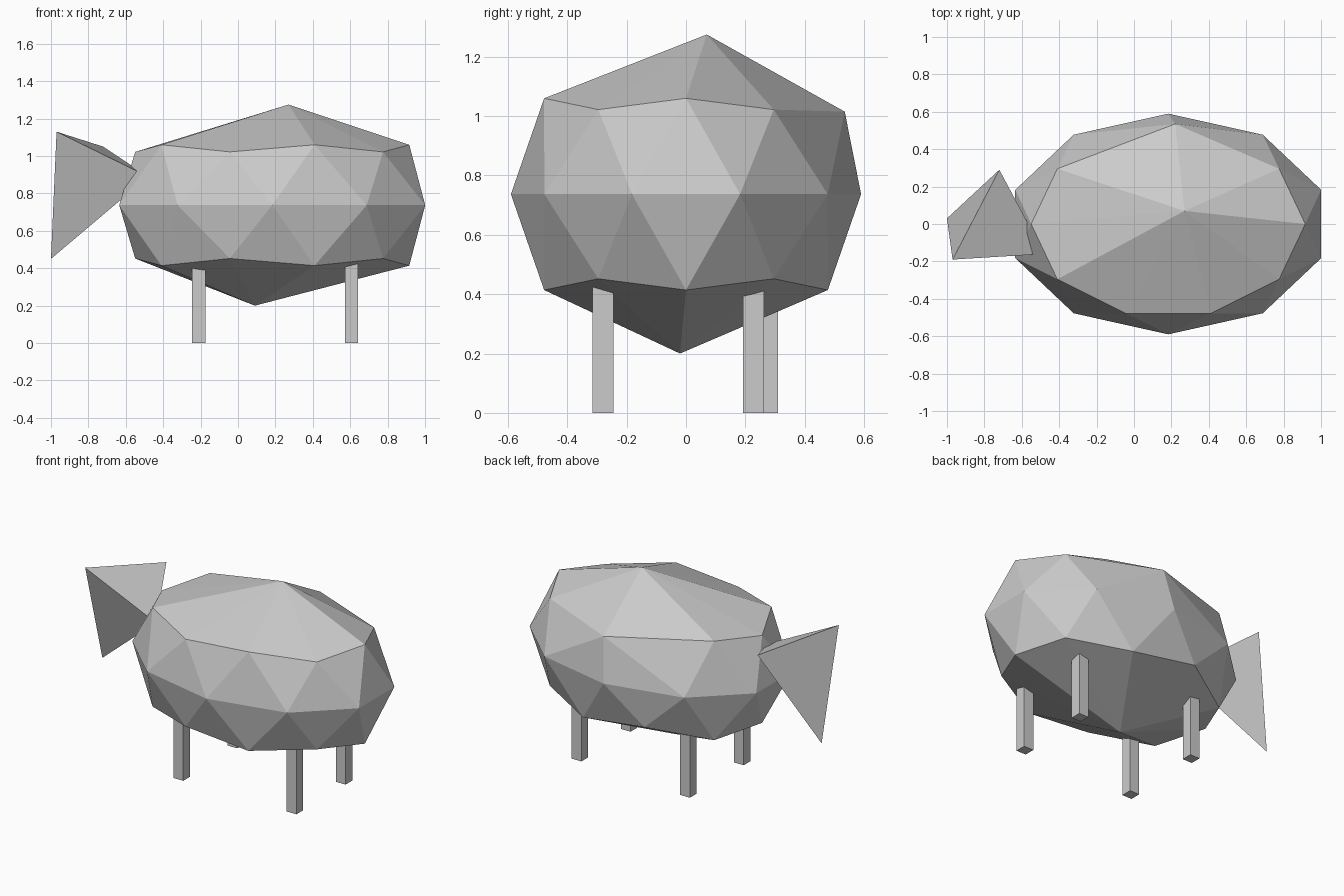
import bpy, bmesh, math
from mathutils import Vector

cube = bpy.data.objects.get("Cube")
if cube:
    bpy.data.objects.remove(cube, do_unlink=True)

# One plain grey for everything
grey = bpy.data.materials.new("plain_grey")
grey.use_nodes = True
GREY = (0.6, 0.6, 0.6, 1)
grey.diffuse_color = GREY
grey.node_tree.nodes["Principled BSDF"].inputs["Base Color"].default_value = GREY


def finish(name, bm):
    """Turn a bmesh into a flat shaded grey object."""
    bmesh.ops.recalc_face_normals(bm, faces=bm.faces[:])
    mesh = bpy.data.meshes.new(name)
    bm.to_mesh(mesh)
    bm.free()
    mesh.materials.append(grey)
    obj = bpy.data.objects.new(name, mesh)
    bpy.context.collection.objects.link(obj)
    return obj


CENTRE = Vector((0.183, 0, 0.737))
RX, RY = 0.86, 0.59


def oval_point(degrees, scale, dz):
    a = math.radians(degrees)
    return CENTRE + Vector((RX * scale * math.cos(a), RY * scale * math.sin(a), dz))


# Body: ten-sided equator, zigzag rings above and below, off-centre peaks
bm = bmesh.new()
equator = [bm.verts.new(oval_point(36 * k + 18, 1, 0)) for k in range(10)]


def half_body(sign, peak_at, moved):
    ring = []
    for k in range(10):
        co = moved.get(k) or oval_point(36 * k, 0.852, sign * (0.285 if k % 2 else 0.323))
        ring.append(bm.verts.new(co))
    peak = bm.verts.new(peak_at)
    for k in range(10):
        nxt = ring[(k + 1) % 10]
        bm.faces.new((ring[k], nxt, peak))
        bm.faces.new((ring[k], nxt, equator[k]))
        bm.faces.new((equator[k - 1], equator[k], ring[k]))


# On the upper rear, two neighbouring ring corners meet in one point
rear = Vector((0.22, 0.535, 1.015))
half_body(1, (0.27, 0.07, 1.275), {2: rear, 3: rear})
half_body(-1, (0.09, -0.02, 0.2), {3: Vector((-0.05, 0.5, 0.48))})
bmesh.ops.remove_doubles(bm, verts=bm.verts[:], dist=0.001)
finish("body", bm)

# Head: a four-cornered wedge whose point sinks into the body
bm = bmesh.new()
corners = [bm.verts.new(c) for c in (
    (-0.97, -0.19, 1.13), (-1, 0.03, 0.45), (-0.72, 0.29, 1.05), (-0.48, -0.16, 0.89))]
for skip in range(4):
    bm.faces.new([v for i, v in enumerate(corners) if i != skip])
finish("head", bm)

# Legs: four square posts
LEG_WIDTH, LEG_TOP = 0.07, 0.43
for name, x, y in (("front_leg_a", -0.21, -0.28), ("front_leg_b", 0.607, -0.28),
                   ("back_leg_a", -0.21, 0.275), ("back_leg_b", 0.607, 0.227)):
    bm = bmesh.new()
    bmesh.ops.create_cube(bm, size=1)
    bmesh.ops.scale(bm, vec=(LEG_WIDTH, LEG_WIDTH, LEG_TOP), verts=bm.verts[:])
    bmesh.ops.translate(bm, vec=(x, y, LEG_TOP / 2), verts=bm.verts[:])
    finish(name, bm)
